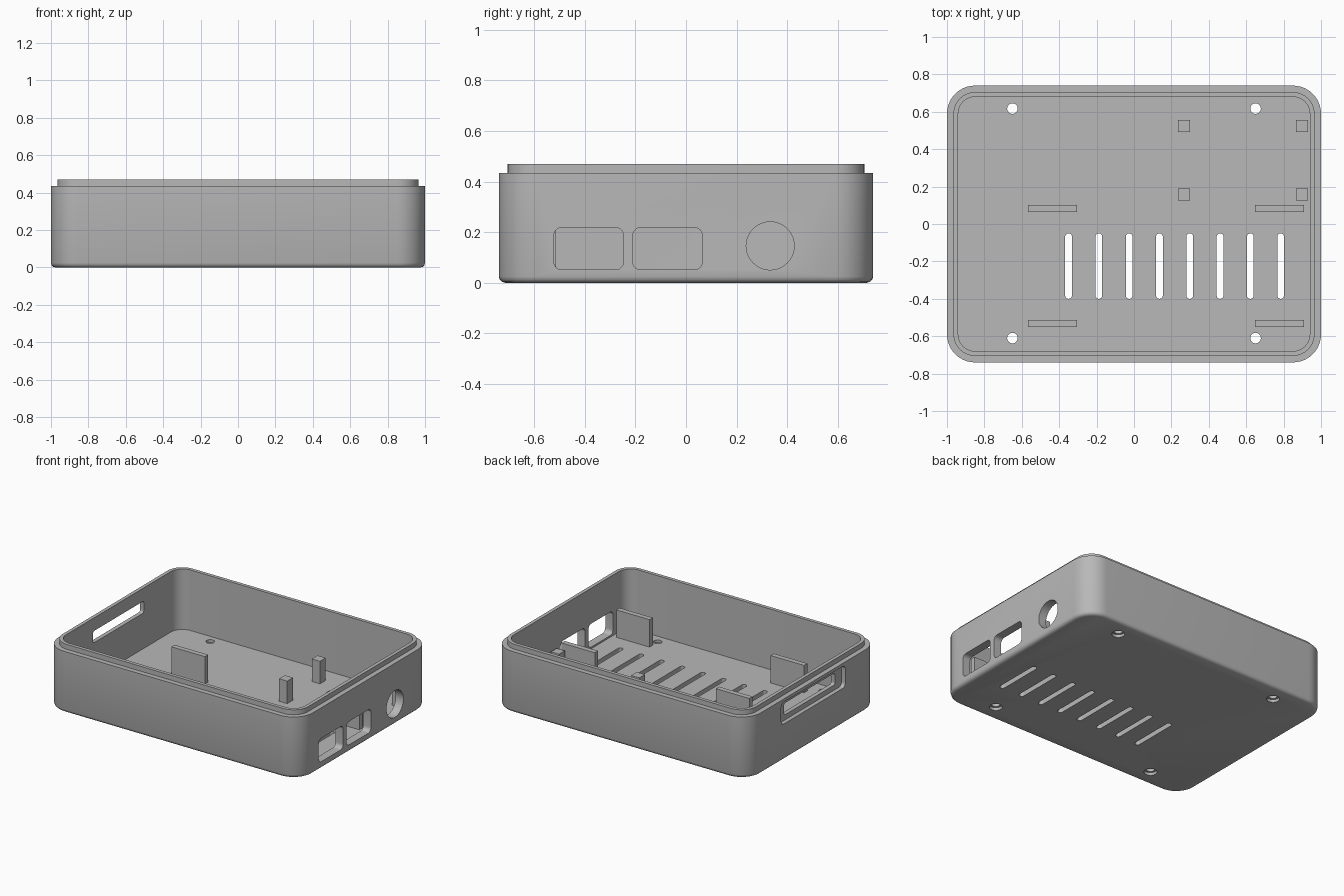
import bpy, bmesh, math
from mathutils import Vector

cube = bpy.data.objects.get("Cube")
if cube:
    bpy.data.objects.remove(cube, do_unlink=True)

grey = bpy.data.materials.new("plain_grey")
grey.use_nodes = True
colour = (0.48, 0.48, 0.48, 1)
grey.diffuse_color = colour
grey.node_tree.nodes["Principled BSDF"].inputs["Base Color"].default_value = colour


def outline(hx, hy, r, steps=10):
    """Rounded rectangle as a list of 2D points."""
    pts = []
    for k, (sx, sy) in enumerate([(1, 1), (-1, 1), (-1, -1), (1, -1)]):
        for i in range(steps + 1):
            a = math.pi / 2 * (k + i / steps)
            pts.append((sx * (hx - r) + r * math.cos(a), sy * (hy - r) + r * math.sin(a)))
    return pts


def loft(name, rings, loc=(0, 0, 0), sideways=False):
    """Closed solid through rounded rectangles (half x, half y, radius, height).
    Sideways solids run along x, with their outline in y and z."""
    bm = bmesh.new()
    loops = []
    for hx, hy, r, h in rings:
        loop = []
        for a, b in outline(hx, hy, r):
            p = Vector((h, a, b) if sideways else (a, b, h))
            loop.append(bm.verts.new(p + Vector(loc)))
        loops.append(loop)
    n = len(loops[0])
    for low, high in zip(loops, loops[1:]):
        for i in range(n):
            j = (i + 1) % n
            bm.faces.new((low[i], low[j], high[j], high[i]))
    bm.faces.new(loops[0][::-1])
    bm.faces.new(loops[-1])
    bmesh.ops.remove_doubles(bm, verts=bm.verts, dist=0.00001)
    bmesh.ops.recalc_face_normals(bm, faces=bm.faces)
    mesh = bpy.data.meshes.new(name)
    bm.to_mesh(mesh)
    bm.free()
    mesh.materials.append(grey)
    obj = bpy.data.objects.new(name, mesh)
    bpy.context.collection.objects.link(obj)
    return obj


# Tray: rounded bottom edge, outer wall, stepped lip, inner wall, floor
HX, HY, R, FLOOR = 1.0, 0.74, 0.15, 0.04
shell = [(0.025, 0), (0.012, 0.004), (0.004, 0.012), (0, 0.025), (0, 0.435),
         (0.035, 0.435), (0.035, 0.47), (0.06, 0.47), (0.06, FLOOR)]
tray = loft("case_tray", [(HX - d, HY - d, R - d, z) for d, z in shell])

cutters = []

# Vent slots in the floor
for i in range(8):
    x = -0.35 + i * 0.162
    cutters.append(loft("vent_cutter", [(0.018, 0.175, 0.018, -0.1), (0.018, 0.175, 0.018, 0.1)],
                        (x, -0.225, 0)))

# Counterbored screw holes
for x in (-0.65, 0.65):
    for y in (-0.61, 0.617):
        steps = [(0.042, -0.1), (0.042, 0.02), (0.028, 0.02), (0.028, 0.1)]
        cutters.append(loft("screw_cutter", [(r, r, r, z) for r, z in steps], (x, y, 0)))

# Two socket windows and a round socket in the +x wall
for y in (-0.385, -0.073):
    cutters.append(loft("window_cutter", [(0.137, 0.083, 0.03, 0.9), (0.137, 0.083, 0.03, 1.1)],
                        (0, y, 0.135), True))
cutters.append(loft("round_cutter", [(0.095, 0.095, 0.095, 0.9), (0.095, 0.095, 0.095, 1.1)],
                    (0, 0.333, 0.146), True))

# Long slot in the -x wall with a wider recess outside
cutters.append(loft("long_slot_cutter", [(0.36, 0.078, 0.03, -1.1), (0.36, 0.078, 0.03, -0.97),
                                         (0.285, 0.042, 0.015, -0.97), (0.285, 0.042, 0.015, -0.9)],
                    (0, 0, 0.335), True))

bpy.ops.object.select_all(action='DESELECT')
bpy.context.view_layer.objects.active = tray
tray.select_set(True)
for cutter in cutters:
    mod = tray.modifiers.new("cut", 'BOOLEAN')
    mod.operation = 'DIFFERENCE'
    mod.solver = 'EXACT'
    mod.object = cutter
    bpy.ops.object.modifier_apply(modifier=mod.name)
for cutter in cutters:
    bpy.data.objects.remove(cutter, do_unlink=True)
bpy.ops.object.shade_smooth_by_angle(angle=math.radians(35))


def block(name, x, y, hx, hy, top):
    loft(name, [(hx, hy, 0, FLOOR - 0.01), (hx, hy, 0, top)], (x, y, 0))


# Square support posts
for x in (0.267, 0.897):
    for y in (0.157, 0.525):
        block("support_post", x, y, 0.032, 0.032, 0.2)

# Upright retaining plates
for x in (-0.437, 0.777):
    for y in (-0.532, 0.083):
        block("retaining_plate", x, y, 0.131, 0.018, 0.235)
